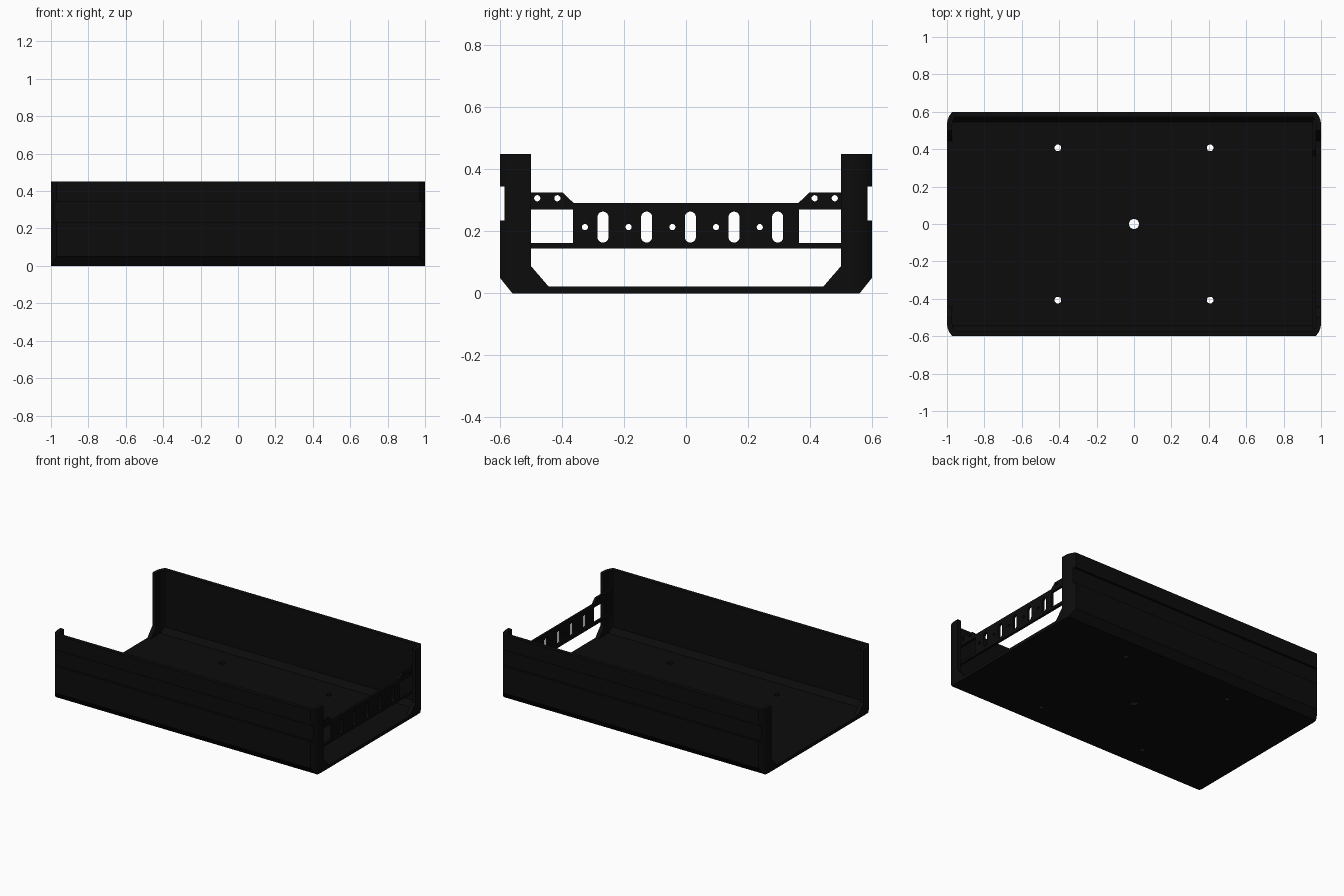
import bpy
import math
from mathutils import Matrix

if "Cube" in bpy.data.objects:
    bpy.data.objects.remove(bpy.data.objects["Cube"])

black = bpy.data.materials.new("matte black")
black.diffuse_color = (0.0037, 0.0037, 0.0037, 1)
black.use_nodes = True
black.node_tree.nodes["Principled BSDF"].inputs["Base Color"].default_value = black.diffuse_color

# local (x, y, z) -> world (z, x, y): drawings in the side (y, z) plane run along x
SIDE = Matrix(((0, 0, 1, 0), (1, 0, 0, 0), (0, 1, 0, 0), (0, 0, 0, 1)))
TOP = Matrix.Identity(4)


def solid(name, loops, plane, lo, hi):
    """Extrude closed 2D loops (inner loops become holes) from lo to hi."""
    cu = bpy.data.curves.new(name, 'CURVE')
    cu.dimensions = '2D'
    cu.fill_mode = 'BOTH'
    cu.extrude = (hi - lo) / 2
    for pts in loops:
        sp = cu.splines.new('POLY')
        sp.points.add(len(pts) - 1)
        for p, (a, b) in zip(sp.points, pts):
            p.co = (a, b, 0, 1)
        sp.use_cyclic_u = True
    tmp = bpy.data.objects.new(name + "_outline", cu)
    bpy.context.collection.objects.link(tmp)
    bpy.context.view_layer.update()
    me = bpy.data.meshes.new_from_object(tmp.evaluated_get(bpy.context.evaluated_depsgraph_get()))
    bpy.data.objects.remove(tmp)
    me.transform(plane @ Matrix.Translation((0, 0, (lo + hi) / 2)))
    import bmesh
    bm = bmesh.new()
    bm.from_mesh(me)
    bmesh.ops.remove_doubles(bm, verts=bm.verts, dist=1e-5)
    bmesh.ops.recalc_face_normals(bm, faces=bm.faces)
    bm.to_mesh(me)
    bm.free()
    me.materials.clear()
    me.materials.append(black)
    ob = bpy.data.objects.new(name, me)
    bpy.context.collection.objects.link(ob)
    return ob


def boolean(ob, cutter, op):
    """Apply a boolean and discard the cutter."""
    m = ob.modifiers.new("cut", 'BOOLEAN')
    m.operation, m.solver, m.object = op, 'EXACT', cutter
    bpy.context.view_layer.update()
    me = bpy.data.meshes.new_from_object(ob.evaluated_get(bpy.context.evaluated_depsgraph_get()))
    ob.modifiers.clear()
    ob.data = me
    bpy.data.objects.remove(cutter)


def mirrored(half):
    """Close a half outline by mirroring it in the first coordinate."""
    return half + [(-a, b) for a, b in reversed(half)]


def slot(a, b, r, half_len=0.0, n=20):
    """Circle, or upright rounded slot when half_len > 0."""
    pts = []
    for i in range(n):
        t = 2 * math.pi * (i + 0.5) / n
        s = half_len if math.sin(t) > 0 else -half_len
        pts.append((a + r * math.cos(t), b + s + r * math.sin(t)))
    return pts


def plan(inset):
    """Top outline with rounded corners cut off by the long walls."""
    r = 0.097 - inset
    quarter = [(0.903 + r * math.cos(math.radians(d)), 0.53 + r * math.sin(math.radians(d)))
               for d in (0, 8, 16, 24, 32, 39, 46.2)]
    half = [(x, -y) for x, y in reversed(quarter)] + quarter
    return half + [(-x, -y) for x, y in half]


# tray: chamfered and grooved side profile, rounded in plan
outer = mirrored([(0.56, 0), (0.6, 0.05), (0.6, 0.235), (0.585, 0.235),
                  (0.585, 0.345), (0.6, 0.345), (0.6, 0.45)])
tray = solid("tray", [outer], SIDE, -1.1, 1.1)
boolean(tray, solid("outer_plan", [plan(0)], TOP, -0.2, 0.7), 'INTERSECT')

# hollow interior
inner = mirrored([(0.545, 0.022), (0.572, 0.06), (0.572, 0.7)])
cavity = solid("cavity", [inner], SIDE, -1.1, 1.1)
boolean(cavity, solid("inner_plan", [plan(0.028)], TOP, -0.2, 0.6), 'INTERSECT')
boolean(tray, cavity, 'DIFFERENCE')

# open ends with slanted lower corners
opening = mirrored([(0.443, 0.022), (0.5, 0.088), (0.5, 0.8)])
for lo, hi in ((-1.2, -0.9), (0.9, 1.2)):
    boolean(tray, solid("end_opening", [opening], SIDE, lo, hi), 'DIFFERENCE')

# floor holes
holes = [slot(0, 0, 0.027)] + [slot(sx * 0.407, sy * 0.407, 0.018)
                               for sx in (-1, 1) for sy in (-1, 1)]
boolean(tray, solid("floor_holes", holes, TOP, -0.1, 0.15), 'DIFFERENCE')

# slotted end bracket behind the right-hand corner returns
outline = mirrored([(0.56, 0.145), (0.56, 0.325), (0.397, 0.325), (0.363, 0.292)])
cuts = [[(s * 0.365, 0.163), (s * 0.53, 0.163), (s * 0.53, 0.271), (s * 0.365, 0.271)]
        for s in (-1, 1)]
cuts += [slot(-0.268 + 0.141 * i, 0.214, 0.018, 0.032) for i in range(5)]
cuts += [slot(-0.326 + 0.141 * i, 0.214, 0.01) for i in range(5)]
cuts += [slot(s * y, 0.307, 0.01) for s in (-1, 1) for y in (0.48, 0.415)]
solid("end_bracket", [outline] + cuts, SIDE, 0.955, 0.972)

# smooth the rounded corners, keep real edges sharp
for ob in bpy.context.scene.objects:
    bpy.context.view_layer.objects.active = ob
    ob.select_set(True)
bpy.ops.object.shade_smooth_by_angle(angle=math.radians(25))
